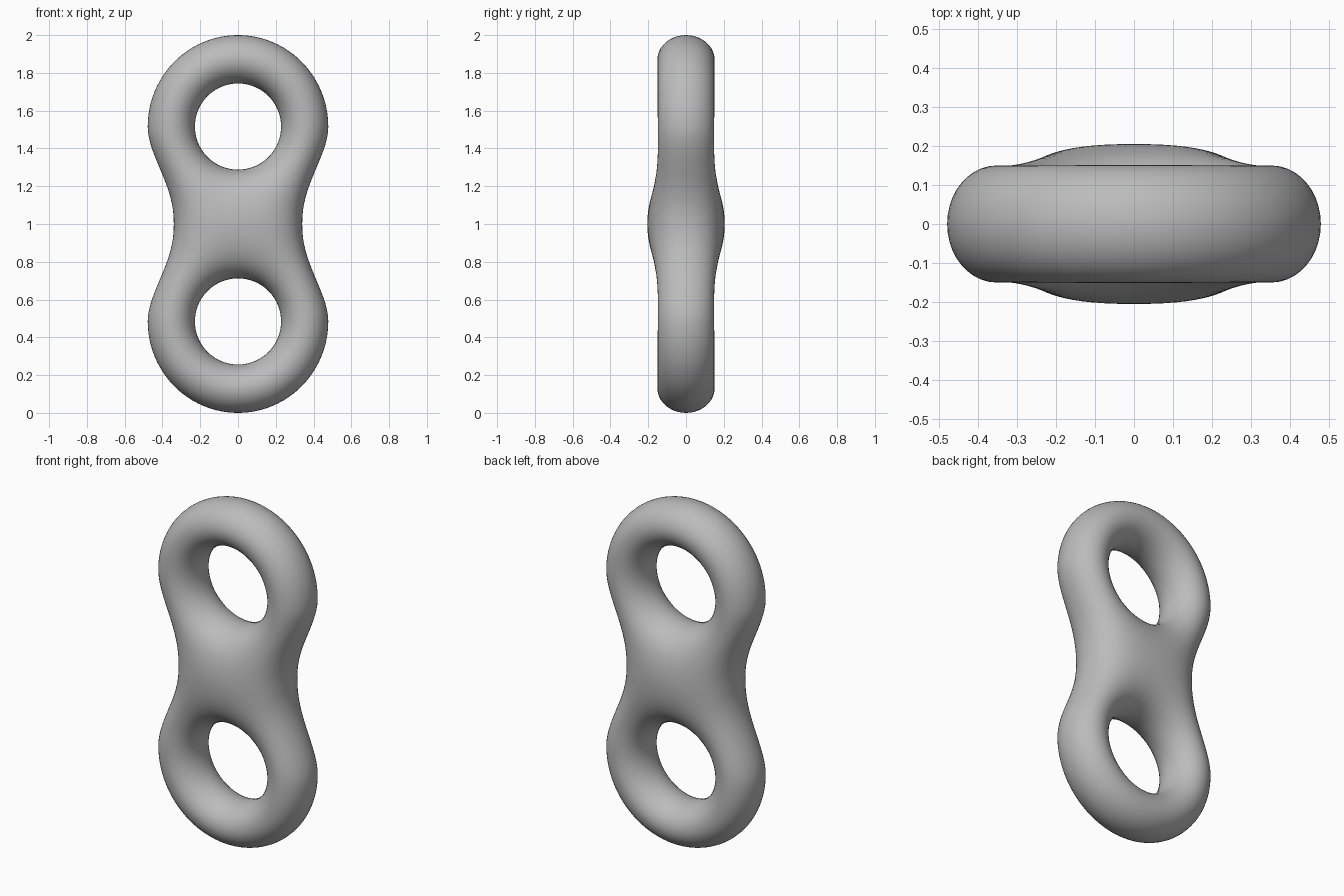
import bpy, math

if "Cube" in bpy.data.objects:
    bpy.data.objects.remove(bpy.data.objects["Cube"], do_unlink=True)

# Dimensions, measured from the middle of the waist
HOLE_Z, HOLE_R = 0.516, 0.228
WIDE, TALL, WAIST = 0.478, 0.484, 0.34


def half_width(z):
    """Outline between the waist and the widest point."""
    u = (z / HOLE_Z) ** 1.15
    return WAIST + (WIDE - WAIST) * u * u * (3 - 2 * u)


def half_depth(x, z):
    """Rounded thickness that falls to zero at the holes and the outline."""
    gaps = [(x * x + (z - c) ** 2 - HOLE_R ** 2) / (2 * HOLE_R) for c in (HOLE_Z, -HOLE_Z)]
    if z > HOLE_Z:
        gaps.append(WIDE * (1 - ((z - HOLE_Z) / TALL) ** 2 - (x / WIDE) ** 2) / 2)
    else:
        w = half_width(z)
        gaps.append((w * w - x * x) / (2 * w))
    if min(gaps) < 1e-7:
        return 0.0
    swell = 1 + 0.2 * math.exp(-(z / 0.25) ** 2)
    return math.sqrt(0.354 * swell / sum(1 / g for g in gaps))


# Rim of one quarter: top arc, flank down to the waist, then across the waist
ARC, FLANK, SEAM, STEPS = 24, 20, 20, 20
rim = []
for i in range(ARC):
    a = math.pi / 2 * i / ARC
    rim.append((WIDE * math.sin(a), HOLE_Z + TALL * math.cos(a)))
for i in range(FLANK):
    z = HOLE_Z * (1 - i / FLANK)
    rim.append((half_width(z), z))
for i in range(SEAM + 1):
    rim.append((WAIST * math.cos(math.pi / 2 * i / SEAM), 0.0))
rim[-1] = (0.0, 0.0)

# One eighth of the surface, spun around the upper hole
verts, faces = [], []
for x, z in rim:
    r = math.hypot(x, z - HOLE_Z)
    hx, hz = HOLE_R * x / r, HOLE_Z + HOLE_R * (z - HOLE_Z) / r
    for j in range(STEPS + 1):
        t = (1 - math.cos(math.pi * j / STEPS)) / 2
        px, pz = hx + (x - hx) * t, hz + (z - hz) * t
        on_rim = j == 0 or (j == STEPS and z > 0)
        verts.append((px, 0.0 if on_rim else -half_depth(px, pz), pz))
row = STEPS + 1
for i in range(len(rim) - 1):
    for j in range(STEPS):
        a = i * row + j
        faces.append((a, a + 1, a + row + 1, a + row))

mesh = bpy.data.meshes.new("double_ring")
mesh.from_pydata(verts, [], faces)
mesh.update()
# Outward faces look toward the front
if sum(p.normal.y * p.area for p in mesh.polygons) > 0:
    mesh.flip_normals()
body = bpy.data.objects.new("double_ring", mesh)
bpy.context.collection.objects.link(body)
body.location.z = 1.0

# Mirror to the full body
mirror = body.modifiers.new("mirror", "MIRROR")
mirror.use_axis = (True, True, True)
mirror.merge_threshold = 0.0005

# Plain grey finish
grey = bpy.data.materials.new("grey")
grey.use_nodes = True
colour = (0.5, 0.5, 0.5, 1.0)
grey.diffuse_color = colour
grey.node_tree.nodes["Principled BSDF"].inputs["Base Color"].default_value = colour
mesh.materials.append(grey)

bpy.context.view_layer.objects.active = body
body.select_set(True)
bpy.ops.object.shade_smooth()
